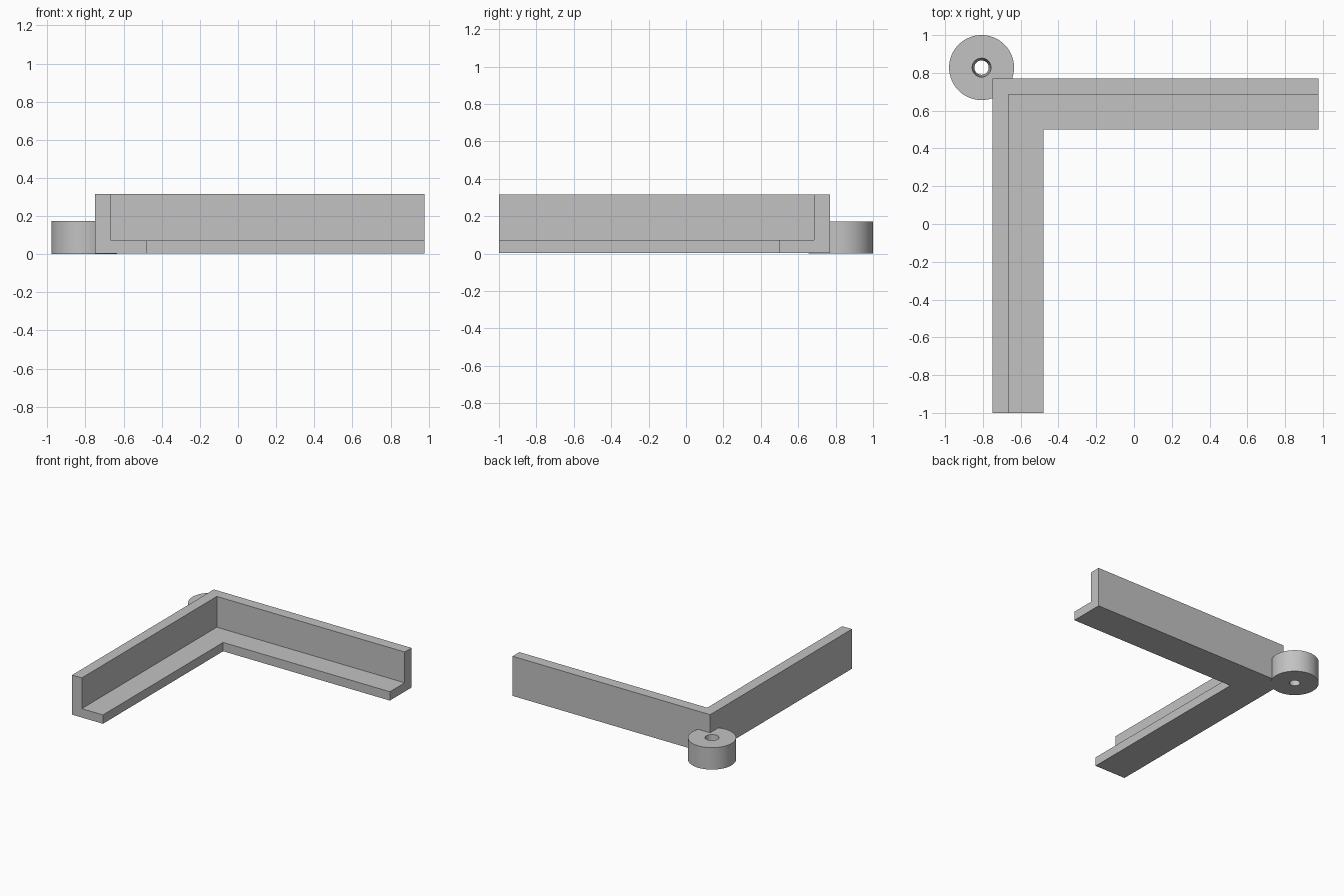
import bpy, bmesh, math

cube = bpy.data.objects.get("Cube")
if cube:
    bpy.data.objects.remove(cube, do_unlink=True)

grey = bpy.data.materials.new("plain grey")
grey.use_nodes = True
colour = (0.54, 0.54, 0.54, 1)
grey.diffuse_color = colour
grey.node_tree.nodes["Principled BSDF"].inputs["Base Color"].default_value = colour


def loft(name, rings, closed):
    """Skin matching rings of points; loop back round if closed, else cap the ends."""
    bm = bmesh.new()
    loops = [[bm.verts.new(p) for p in ring] for ring in rings]
    pairs = list(zip(loops, loops[1:] + loops[:1]))
    for a, b in pairs if closed else pairs[:-1]:
        n = len(a)
        for i in range(n):
            j = (i + 1) % n
            bm.faces.new((a[i], a[j], b[j], b[i]))
    if not closed:
        bm.faces.new(loops[0])
        bm.faces.new(loops[-1])
    bmesh.ops.recalc_face_normals(bm, faces=bm.faces)
    mesh = bpy.data.meshes.new(name)
    bm.to_mesh(mesh)
    bm.free()
    mesh.materials.append(grey)
    obj = bpy.data.objects.new(name, mesh)
    bpy.context.collection.objects.link(obj)
    return obj


# Angle-section rail swept around one mitred corner: (inset from outside, height)
LEFT, BACK, FRONT, RIGHT = -0.75, 0.77, -1.0, 0.977
BASE, LEDGE, TOP = 0.003, 0.073, 0.316
WALL, FLANGE = 0.085, 0.27
section = [(0, BASE), (FLANGE, BASE), (FLANGE, LEDGE),
           (WALL, LEDGE), (WALL, TOP), (0, TOP)]
loft("corner_rail", [
    [(LEFT + d, FRONT, z) for d, z in section],
    [(LEFT + d, BACK - d, z) for d, z in section],
    [(RIGHT, BACK - d, z) for d, z in section],
], closed=False)

# Round boss at the outside corner, with a tapered through hole
CX, CY, R, H = -0.807, 0.828, 0.172, 0.173
SIDES = 96
profile = [(R, 0), (R, H), (0.05, H), (0.038, 0)]
angles = [2 * math.pi * i / SIDES for i in range(SIDES)]
boss = loft("corner_boss", [
    [(CX + r * math.cos(a), CY + r * math.sin(a), z) for a in angles]
    for r, z in profile
], closed=True)
bpy.ops.object.select_all(action='DESELECT')
boss.select_set(True)
bpy.context.view_layer.objects.active = boss
bpy.ops.object.shade_smooth_by_angle(angle=math.radians(30))
